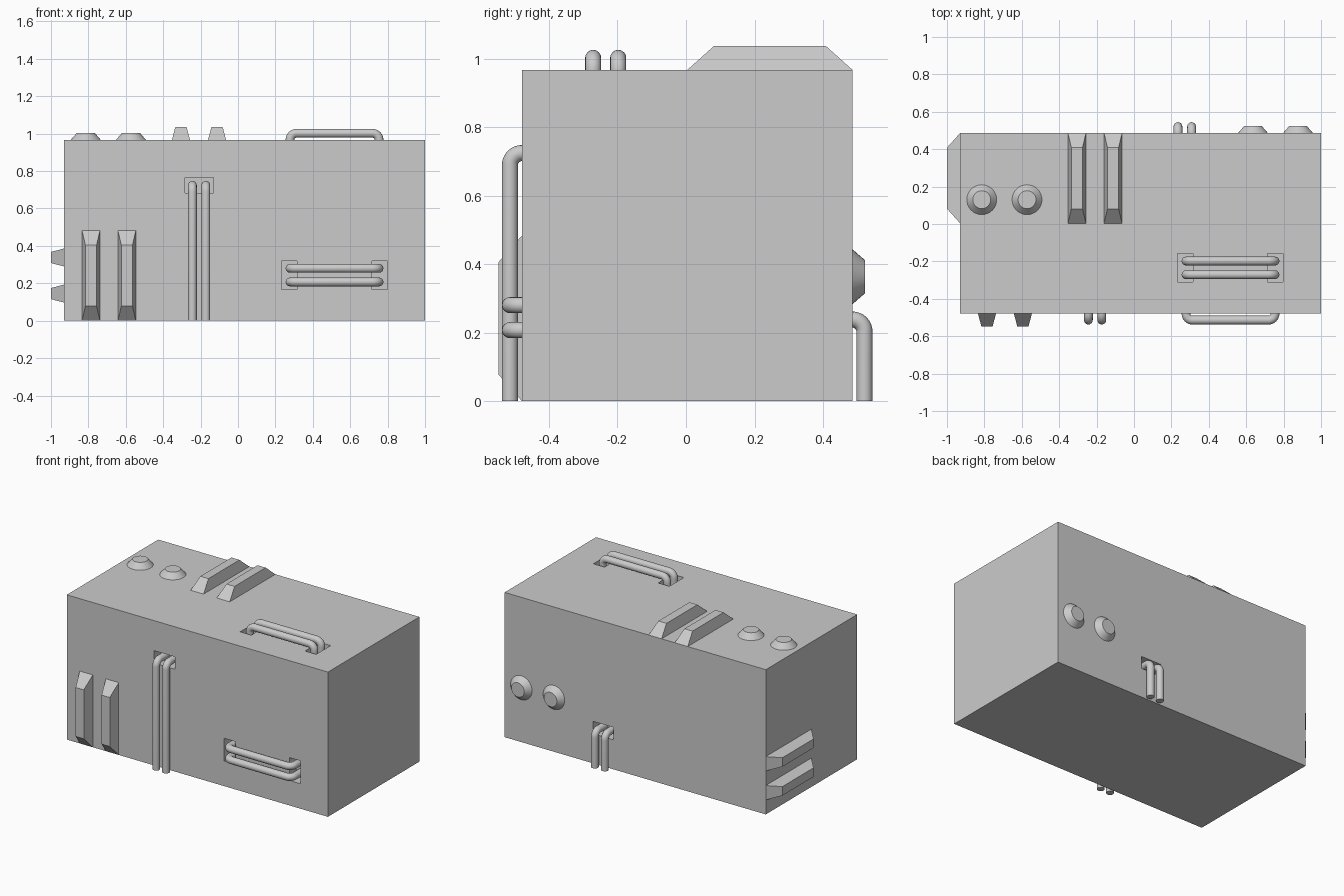
import bpy, bmesh, math
from mathutils import Vector

if "Cube" in bpy.data.objects:
    bpy.data.objects.remove(bpy.data.objects["Cube"])

X0, X1, Y0, Y1, H = -0.93, 1.0, -0.479, 0.486, 0.967
RISE, PIPE_R, DEPTH = 0.035, 0.0235, 0.07

# Each face of the crate: (origin, u axis, v axis, outward normal)
X, Y, Z = Vector((1, 0, 0)), Vector((0, 1, 0)), Vector((0, 0, 1))
TOP = (Z * H, X, Y, Z)
FRONT = (Y * Y0, X, Z, -Y)
BACK = (Y * Y1, X, Z, Y)
LEFT = (X * X0, Y, Z, -X)


def place(face, u, v, n):
    o, a, b, c = face
    return o + a * u + b * v + c * n


def loft(name, lower, upper, smooth=False):
    """Closed solid between two matching outlines."""
    bm = bmesh.new()
    a = [bm.verts.new(p) for p in lower]
    b = [bm.verts.new(p) for p in upper]
    bm.faces.new(a)
    bm.faces.new(b)
    for i in range(len(a)):
        j = (i + 1) % len(a)
        bm.faces.new((a[i], a[j], b[j], b[i]))
    bmesh.ops.recalc_face_normals(bm, faces=bm.faces)
    me = bpy.data.meshes.new(name)
    bm.to_mesh(me)
    bm.free()
    ob = bpy.data.objects.new(name, me)
    bpy.context.collection.objects.link(ob)
    if smooth:
        smooth_object(ob)
    return ob


def select(ob):
    bpy.ops.object.select_all(action='DESELECT')
    ob.select_set(True)
    bpy.context.view_layer.objects.active = ob


def smooth_object(ob):
    select(ob)
    bpy.ops.object.shade_smooth_by_angle(angle=math.radians(35))


def rect(face, u0, u1, v0, v1, n):
    return [place(face, u, v, n) for u, v in ((u0, v0), (u1, v0), (u1, v1), (u0, v1))]


def ridge(name, face, u0, u1, v0, v1, du, dv, h=0.069):
    return loft(name, rect(face, u0, u1, v0, v1, 0),
                rect(face, u0 + du, u1 - du, v0 + dv, v1 - dv, h))


def knob(name, face, u, v):
    def ring(r, n):
        return [place(face, u + r * math.cos(t), v + r * math.sin(t), n)
                for t in (2 * math.pi * i / 32 for i in range(32))]
    return loft(name, ring(0.08, 0), ring(0.048, 0.037), True)


def pipe(name, pts):
    cu = bpy.data.curves.new(name, 'CURVE')
    cu.dimensions = '3D'
    cu.bevel_depth = PIPE_R
    cu.bevel_resolution = 6
    cu.use_fill_caps = True
    sp = cu.splines.new('POLY')
    sp.points.add(len(pts) - 1)
    for p, q in zip(sp.points, pts):
        p.co = (*q, 1)
    ob = bpy.data.objects.new(name, cu)
    bpy.context.collection.objects.link(ob)
    select(ob)
    bpy.ops.object.convert(target='MESH')
    smooth_object(bpy.context.view_layer.objects.active)


def bend(end, sign):
    """Quarter turn from the surface at 'end', heading along sign: (position, height)."""
    return [(end, -DEPTH)] + [
        (end + sign * RISE * (1 - math.cos(t)), RISE * math.sin(t))
        for t in (math.pi / 2 * i / 8 for i in range(9))]


# Crate body
body = loft("crate_body", [(X0, Y0, 0), (X1, Y0, 0), (X1, Y1, 0), (X0, Y1, 0)],
            [(X0, Y0, H), (X1, Y0, H), (X1, Y1, H), (X0, Y1, H)])

# Pipe sockets sunk into the body
HU, HV = 0.0415, 0.0765
sockets = [(TOP, 0.275, -0.2345, HU, HV), (TOP, 0.754, -0.2345, HU, HV),
           (FRONT, 0.275, 0.243, HU, HV), (FRONT, 0.757, 0.243, HU, HV),
           (FRONT, -0.208, 0.725, HV, HU), (BACK, 0.272, 0.239, HV, HU)]
for face, u, v, a, b in sockets:
    cutter = loft("socket_cutter", rect(face, u - a, u + a, v - b, v + b, -DEPTH),
                  rect(face, u - a, u + a, v - b, v + b, 0.05))
    mod = body.modifiers.new("socket", 'BOOLEAN')
    mod.operation = 'DIFFERENCE'
    mod.solver = 'EXACT'
    mod.object = cutter
    select(body)
    bpy.ops.object.modifier_apply(modifier=mod.name)
    bpy.data.objects.remove(cutter)

# Tapered ridges: top, front and left side
for i, c in enumerate((-0.305, -0.112)):
    ridge(f"top_ridge_{i}", TOP, c - 0.048, c + 0.048, 0.004, Y1, 0.018, 0.077)
for i, c in enumerate((-0.786, -0.594)):
    ridge(f"front_ridge_{i}", FRONT, c - 0.048, c + 0.048, 0, 0.483, 0.018, 0.078)
for i, c in enumerate((0.145, 0.338)):
    ridge(f"left_ridge_{i}", LEFT, 0.004, Y1, c - 0.048, c + 0.048, 0.077, 0.018)

# Round bevelled knobs
for i, u in enumerate((-0.814, -0.572)):
    knob(f"top_knob_{i}", TOP, u, 0.13)
for i, u in enumerate((0.636, 0.877)):
    knob(f"back_knob_{i}", BACK, u, 0.363)

# Double handles on the top and front
for name, face, vs in (("top_handle", TOP, (-0.271, -0.198)),
                       ("front_handle", FRONT, (0.207, 0.28))):
    for i, v in enumerate(vs):
        path = bend(0.278, 1) + bend(0.754, -1)[::-1]
        pipe(f"{name}_{i}", [place(face, u, v, n) for u, n in path])

# Double downpipes on the front and back, ending at the ground
for name, face, us, z in (("front_pipe", FRONT, (-0.244, -0.172), 0.724),
                          ("back_pipe", BACK, (0.235, 0.308), 0.238)):
    for i, u in enumerate(us):
        path = bend(z, -1) + [(0, RISE)]
        pipe(f"{name}_{i}", [place(face, u, v, n) for v, n in path])
